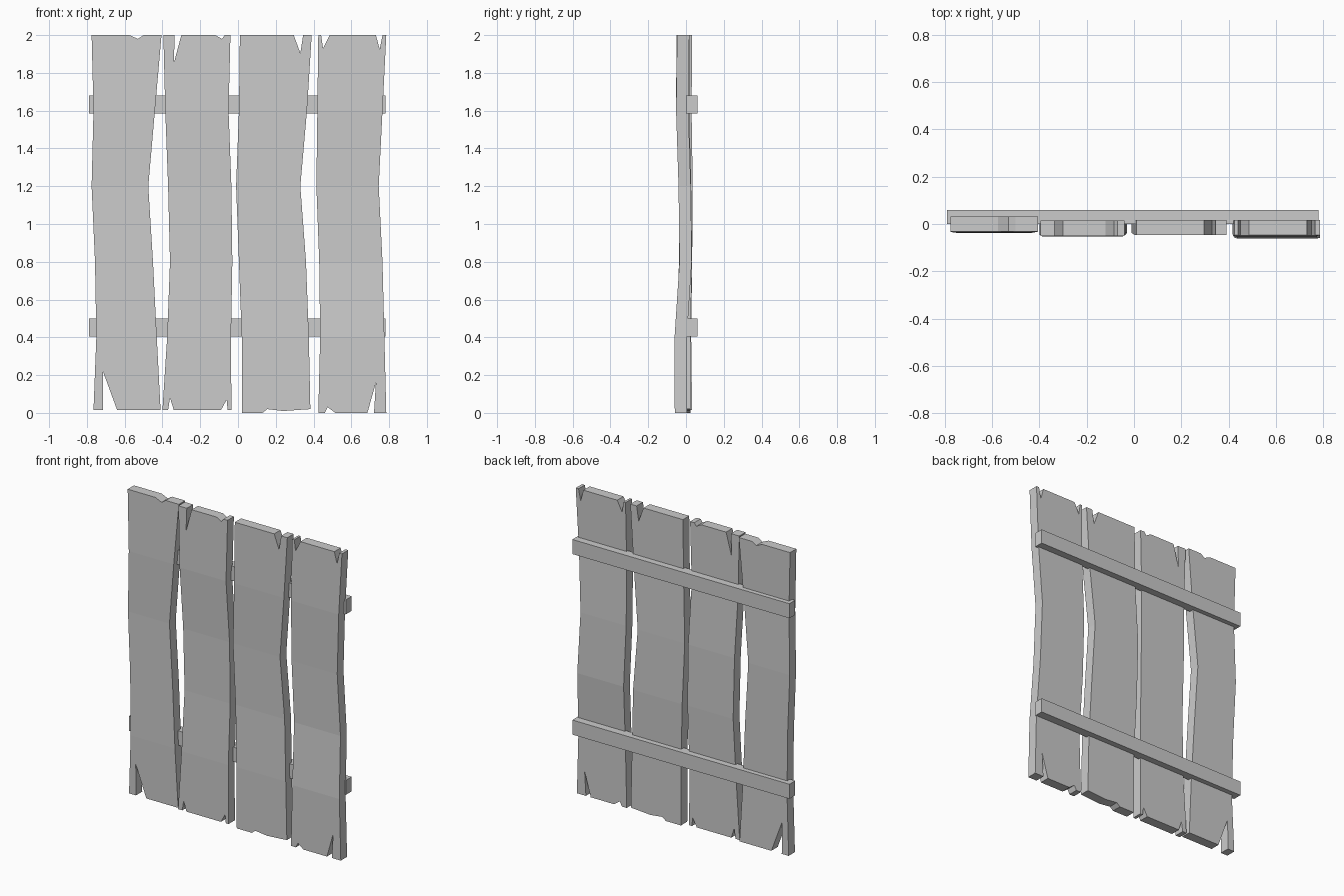
import bpy, bmesh

LEVELS = [0.4, 0.8, 1.2, 1.6]
THICK = 0.065


def warp_at(z, warp):
    t = min(max(z / 0.4, 0.0), 4.9999)
    i = int(t)
    return warp[i] + (warp[i + 1] - warp[i]) * (t - i)


def plank(name, left, right, z0, top, bottom, warp):
    """left/right: edge x at z = bottom, .4, .8, 1.2, 1.6, 2; top/bottom: split points, left to right."""
    zs = [z0] + LEVELS + [2.0]
    outline = list(zip(left, zs)) + top
    outline += list(zip(right, zs))[::-1] + bottom[::-1]
    # the right bottom corner may be chipped higher than the left one
    bm = bmesh.new()
    face = bm.faces.new([bm.verts.new((x, -THICK / 2, z)) for x, z in outline])
    ext = bmesh.ops.extrude_face_region(bm, geom=[face])
    moved = [g for g in ext["geom"] if isinstance(g, bmesh.types.BMVert)]
    bmesh.ops.translate(bm, verts=moved, vec=(0, THICK, 0))
    # cut into rows, then bend each row forwards or backwards
    for z in LEVELS:
        bmesh.ops.bisect_plane(bm, geom=bm.verts[:] + bm.edges[:] + bm.faces[:],
                               dist=1e-4, plane_co=(0, 0, z), plane_no=(0, 0, 1))
    for v in bm.verts:
        v.co.y += warp_at(v.co.z, warp)
    bmesh.ops.recalc_face_normals(bm, faces=bm.faces[:])
    me = bpy.data.meshes.new(name)
    bm.to_mesh(me)
    bm.free()
    bpy.context.collection.objects.link(bpy.data.objects.new(name, me))


# Four warped planks with split ends
plank("plank_1",
      [-0.765, -0.75, -0.757, -0.775, -0.765, -0.775],
      [-0.41, -0.43, -0.45, -0.475, -0.44, -0.405], 0.015,
      [(-0.575, 2), (-0.53, 1.98), (-0.5, 2)],
      [(-0.715, 0.015), (-0.715, 0.22), (-0.64, 0.015)],
      [0, -0.005, 0, 0.003, -0.003, 0])
plank("plank_2",
      [-0.40, -0.375, -0.36, -0.37, -0.385, -0.395],
      [-0.035, -0.037, -0.03, -0.035, -0.05, -0.04], 0.015,
      [(-0.335, 2), (-0.34, 1.85), (-0.30, 2), (-0.12, 2), (-0.085, 1.98), (-0.07, 2)],
      [(-0.37, 0.015), (-0.36, 0.08), (-0.34, 0.015),
       (-0.09, 0.015), (-0.06, 0.07), (-0.055, 0.015)],
      [-0.015, -0.015, -0.005, -0.005, -0.02, -0.018])
plank("plank_3",
      [0.02, 0.02, 0.005, -0.01, 0.005, 0.01],
      [0.383, 0.375, 0.36, 0.33, 0.365, 0.39], 0.02,
      [(0.295, 2), (0.33, 1.905), (0.345, 2)],
      [(0.021, 0), (0.13, 0), (0.155, 0.02), (0.24, 0.01)],
      [-0.01, -0.01, 0, -0.005, -0.015, -0.015])
plank("plank_4",
      [0.425, 0.435, 0.43, 0.415, 0.42, 0.425],
      [0.785, 0.775, 0.765, 0.745, 0.765, 0.785], 0.0,
      [(0.44, 2), (0.45, 1.93), (0.485, 2), (0.73, 2), (0.75, 1.925), (0.765, 2)],
      [(0.46, 0), (0.475, 0.03), (0.515, 0), (0.685, 0), (0.73, 0.16), (0.72, 0)],
      [-0.027, -0.028, -0.002, -0.007, -0.02, -0.015])

# Two battens across the back
for name, z in (("lower_batten", 0.453), ("upper_batten", 1.633)):
    bpy.ops.mesh.primitive_cube_add(size=1, location=(-0.005, 0.03, z))
    ob = bpy.context.object
    ob.name = name
    ob.scale = (1.57, 0.06, 0.095)
